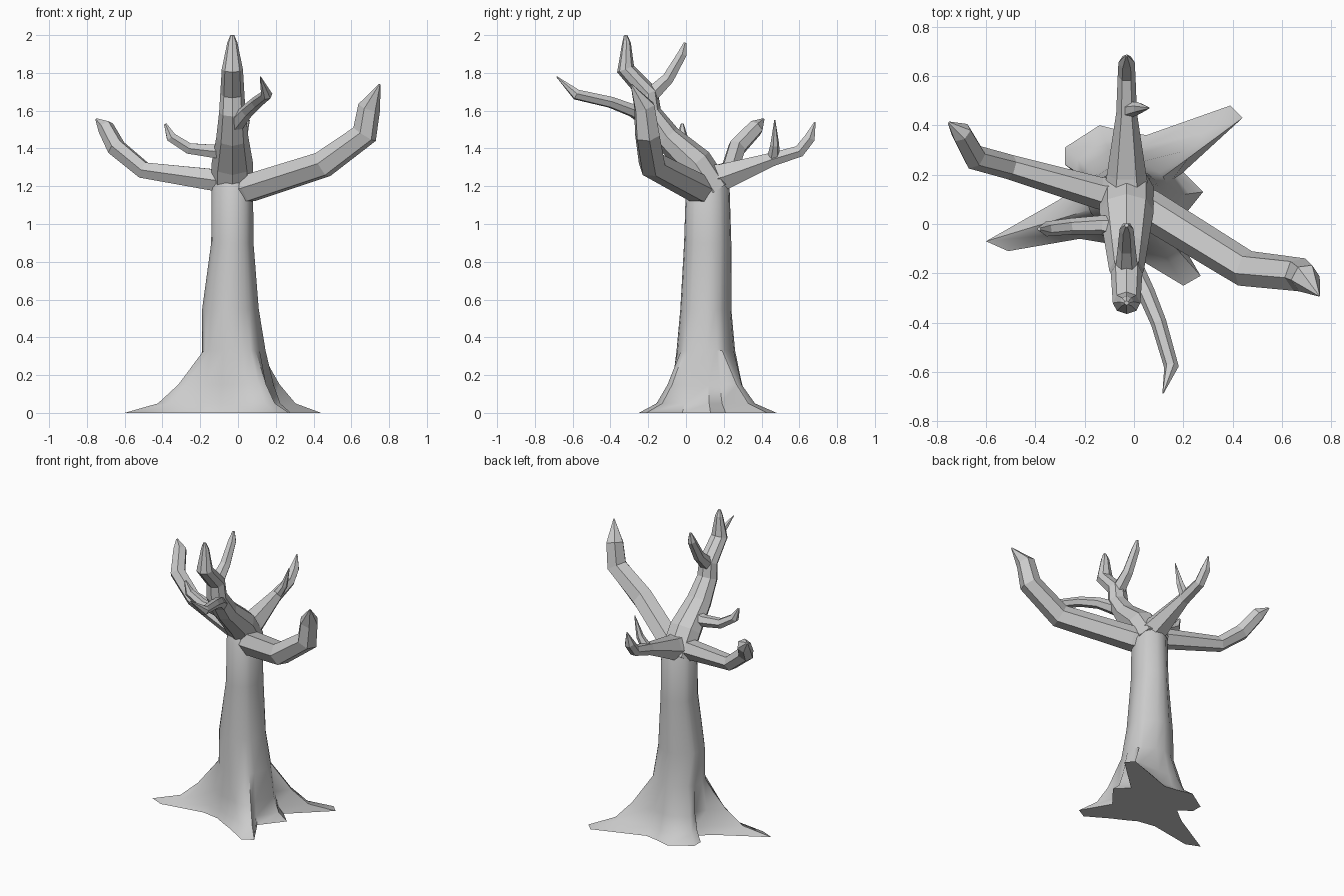
import bpy, bmesh
from math import atan2, cos, sin, tau
from mathutils import Vector

if "Cube" in bpy.data.objects:
    bpy.data.objects.remove(bpy.data.objects["Cube"])


def loft(name, rings, smooth=False):
    """Skin a list of equal-length point rings and cap both ends."""
    bm = bmesh.new()
    loops = [[bm.verts.new(p) for p in ring] for ring in rings]
    n = len(loops[0])
    for a, b in zip(loops, loops[1:]):
        for i in range(n):
            j = (i + 1) % n
            bm.faces.new((a[i], a[j], b[j], b[i]))
    bm.faces.new(loops[0][::-1])
    bm.faces.new(loops[-1])
    bmesh.ops.recalc_face_normals(bm, faces=bm.faces)
    mesh = bpy.data.meshes.new(name)
    bm.to_mesh(mesh)
    bm.free()
    obj = bpy.data.objects.new(name, mesh)
    bpy.context.collection.objects.link(obj)
    if smooth:
        bpy.ops.object.select_all(action='DESELECT')
        obj.select_set(True)
        bpy.context.view_layer.objects.active = obj
        bpy.ops.object.shade_smooth_by_angle(angle=0.9)
    return obj


def branch(name, path, sides=6, flat=1.0):
    """Faceted tapering tube through (x, y, z, radius) points."""
    pts = [Vector(p[:3]) for p in path]
    seg = [(b - a).normalized() for a, b in zip(pts, pts[1:])]
    tan = [seg[0]] + [(a + b).normalized() for a, b in zip(seg, seg[1:])] + [seg[-1]]
    side = tan[0].cross(Vector((0, 0, 1))).normalized()
    rings = []
    for i, (p, t) in enumerate(zip(pts, tan)):
        if i:
            side = tan[i - 1].rotation_difference(t) @ side
        up = side.cross(t)
        r = path[i][3]
        rings.append([p + r * (cos(tau * k / sides) * side + flat * sin(tau * k / sides) * up)
                      for k in range(sides)])
    return loft(name, rings)


# Trunk: star-shaped root outline blending into an oval stem
CENTRE = (-0.03, 0.115)
ROOTS = [(.39, .48), (.05, .36), (-.04, .375), (-.14, .40), (-.28, .31), (-.28, .24),
         (-.20, .18), (-.30, .10), (-.60, -.07), (-.51, -.11), (-.22, -.06), (-.10, -.08),
         (-.03, -.12), (.05, -.16), (.20, -.25), (.27, -.21), (.16, -.02), (.28, .13),
         (.20, .21), (.44, .43)]
ANGLES = [atan2(y - CENTRE[1], x - CENTRE[0]) for x, y in ROOTS]


def oval(z, cx, cy, rx, ry):
    return [Vector((cx + rx * cos(a), cy + ry * sin(a), z)) for a in ANGLES]


stem = oval(0.33, -.022, .105, .168, .155)
rings = []
for z, f in ((0, 1), (.05, .58), (.15, .32)):
    ring = [c.lerp(Vector((x, y, 0)), f) for c, (x, y) in zip(stem, ROOTS)]
    rings.append([Vector((p.x, p.y, z)) for p in ring])
rings += [stem,
          oval(.55, -.04, .105, .15, .135),
          oval(.90, -.03, .115, .112, .125),
          oval(1.19, -.03, .115, .110, .116),
          oval(1.27, -.03, .12, .07, .08)]
loft("trunk", rings, smooth=True)

# Main limbs
branch("right_limb", [(-.02, .11, 1.17, .07), (.06, .06, 1.19, .08), (.45, -.18, 1.315, .075),
                      (.67, -.205, 1.475, .07), (.695, -.22, 1.62, .06), (.75, -.29, 1.74, .004)])
branch("left_limb", [(-.03, .11, 1.22, .07), (-.14, .125, 1.235, .065), (-.50, .23, 1.285, .05),
                     (-.645, .27, 1.405, .052), (-.70, .37, 1.51, .045), (-.75, .41, 1.555, .006)])
branch("front_limb", [(-.03, .15, 1.17, .11), (-.03, .05, 1.32, .11), (-.03, -.10, 1.46, .085),
                      (-.03, -.19, 1.59, .07), (-.03, -.20, 1.69, .064), (-.03, -.32, 1.82, .056),
                      (-.03, -.315, 1.96, .027), (-.03, -.32, 2.0, .01)], sides=8, flat=.85)
branch("back_limb", [(-.03, .08, 1.22, .10), (-.03, .20, 1.25, .08), (-.03, .45, 1.34, .042),
                     (-.03, .60, 1.385, .036), (-.03, .655, 1.455, .033), (-.03, .683, 1.54, .004)])

# Smaller forks and twigs
branch("front_fork", [(-.03, -.21, 1.66, .05), (-.03, -.095, 1.77, .036),
                      (-.03, -.02, 1.90, .028), (-.03, -.005, 1.96, .008)])
branch("left_twig", [(-.04, -.02, 1.39, .055), (-.13, -.005, 1.385, .04), (-.26, -.01, 1.40, .033),
                     (-.355, -.02, 1.46, .03), (-.385, -.02, 1.53, .008)])
branch("right_twig", [(-.01, -.17, 1.53, .045), (.05, -.28, 1.60, .036), (.10, -.40, 1.645, .032),
                      (.152, -.58, 1.685, .03), (.118, -.685, 1.78, .003)])
branch("back_twig", [(-.03, .46, 1.34, .035), (.02, .47, 1.42, .024), (.06, .47, 1.55, .003)])
